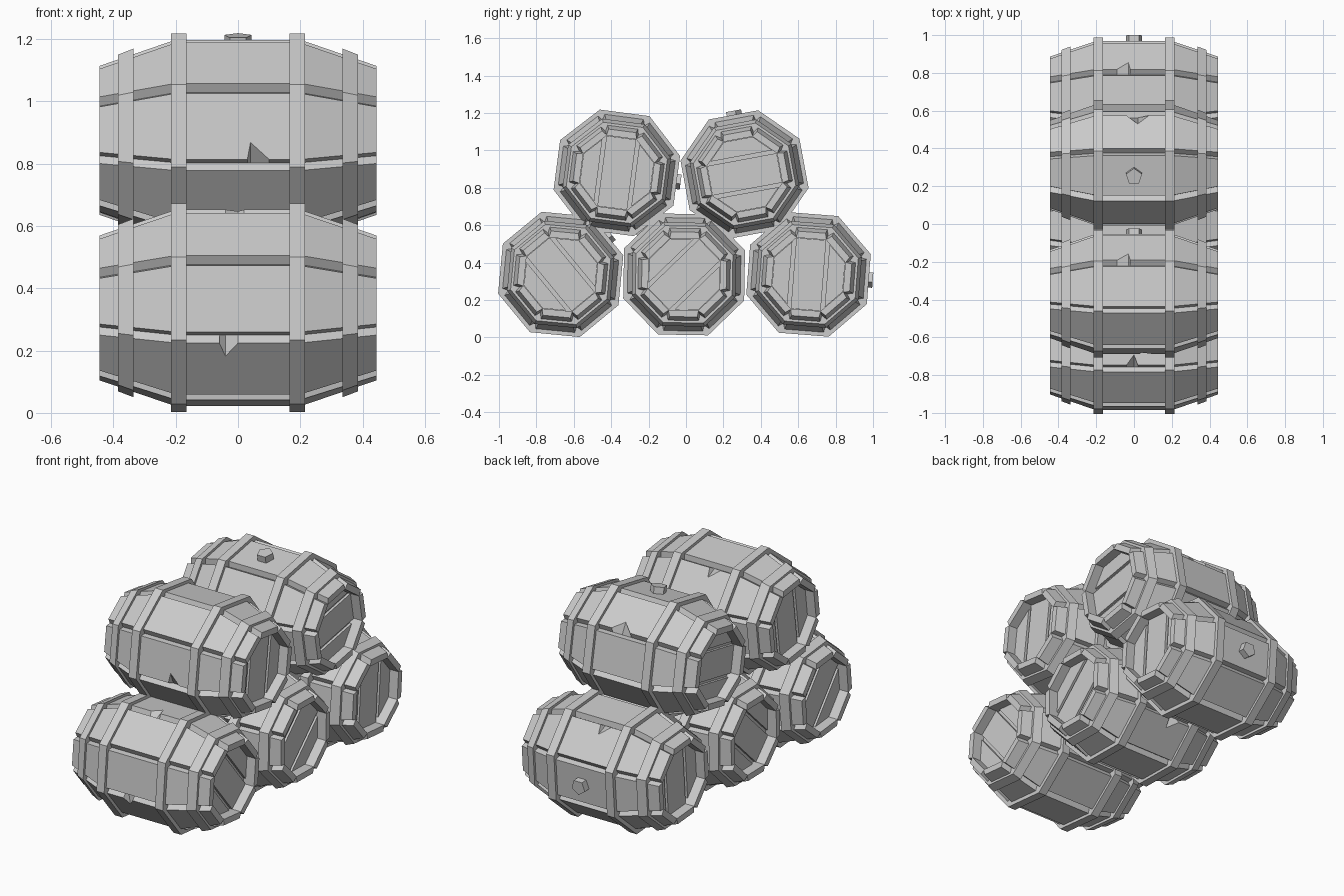
import bpy, bmesh, math
from mathutils import Vector

cube = bpy.data.objects.get("Cube")
if cube:
    bpy.data.objects.remove(cube, do_unlink=True)

grey = bpy.data.materials.new("weathered grey")
grey.use_nodes = True
GREY = (0.6, 0.6, 0.6, 1)
grey.diffuse_color = GREY
grey.node_tree.nodes["Principled BSDF"].inputs["Base Color"].default_value = GREY

SIDES = 8
STEP = math.tau / SIDES
GAP, DEPTH = 0.02, 0.035      # groove between staves
HALF, HEAD = 0.445, 0.39      # barrel half length, head position


def radial(x, r, a):
    return Vector((x, r * math.cos(a), r * math.sin(a)))


def finish(bm, name, centre):
    bmesh.ops.recalc_face_normals(bm, faces=bm.faces)
    mesh = bpy.data.meshes.new(name)
    bm.to_mesh(mesh)
    bm.free()
    mesh.materials.append(grey)
    obj = bpy.data.objects.new(name, mesh)
    obj.location = (0, *centre)
    bpy.context.collection.objects.link(obj)


def loft(bm, rings, closed=False):
    loops = [[bm.verts.new(p) for p in ring] for ring in rings]
    pairs = list(zip(loops, loops[1:]))
    if closed:
        pairs.append((loops[-1], loops[0]))
    else:
        bm.faces.new(loops[0])
        bm.faces.new(loops[-1])
    for a, b in pairs:
        for i in range(len(a)):
            j = (i + 1) % len(a)
            bm.faces.new((a[i], a[j], b[j], b[i]))


def stave_ring(x, r, turn, depth=DEPTH, chips=()):
    """Octagon section with a V groove at each corner; chips widen one lip."""
    ring = []
    for k in range(SIDES):
        a = turn + k * STEP
        corner = radial(x, r, a)
        for side in (-1, 0, 1):
            if side == 0:
                ring.append(radial(x, r - depth, a))
                continue
            width = GAP
            for ck, cside, cx in chips:
                if (ck, cside) == (k, side) and abs(cx - x) < 0.001:
                    width = 0.075
            along = (radial(x, r, a + side * STEP) - corner).normalized()
            ring.append(corner + along * width)
    return ring


def build_staves(name, centre, turn, chips):
    # Outer shell stations, including a chip tip and its two ends
    xs = {-0.2, 0.2}
    for _, _, cx in chips:
        xs |= {cx - 0.06, cx, cx + 0.06}
    rings = [stave_ring(x, 0.332, turn, chips=chips) for x in sorted(xs)]
    for s in (-1, 1):
        end = [stave_ring(s * HALF, 0.245, turn),
               stave_ring(s * HALF, 0.207, turn, 0),
               stave_ring(s * (HEAD - 0.015), 0.207, turn, 0)]
        rings = rings + end if s > 0 else end[::-1] + rings
    bm = bmesh.new()
    loft(bm, rings)
    finish(bm, name + "_staves", centre)


def build_hoops(name, centre, turn):
    # Each hoop is a closed rectangular section swept round the barrel
    for s in (-1, 1):
        for label, inner, outer, r0, r1 in (("middle", 0.165, 0.215, 0.35, 0.35),
                                            ("end", 0.335, 0.385, 0.3, 0.28)):
            section = ((inner, r0), (outer, r1), (outer, r1 - 0.05), (inner, r0 - 0.05))
            bm = bmesh.new()
            loft(bm, [[radial(s * x, r, turn + k * STEP) for k in range(SIDES)]
                      for x, r in section], closed=True)
            finish(bm, f"{name}_{label}_hoop", centre)


def build_heads(name, centre, turn, plank_angle):
    # Three planks cut from an octagon at each end
    across = radial(0, 1, plank_angle + math.pi / 2)
    for s in (-1, 1):
        for low, high in ((-0.3, -0.1), (-0.08, 0.08), (0.1, 0.3)):
            bm = bmesh.new()
            loft(bm, [[radial(s * x, 0.205, turn + k * STEP) for k in range(SIDES)]
                      for x in (HEAD - 0.02, HEAD)])
            for offset, direction in ((low, -1), (high, 1)):
                cut = bmesh.ops.bisect_plane(
                    bm, geom=bm.verts[:] + bm.edges[:] + bm.faces[:],
                    plane_co=across * offset, plane_no=across * direction, clear_outer=True)
                edges = [e for e in cut["geom_cut"] if isinstance(e, bmesh.types.BMEdge)]
                if edges:
                    bmesh.ops.contextual_create(bm, geom=edges)
            finish(bm, name + "_head_plank", centre)


def build_bung(name, centre, angle):
    out = radial(0, 1, angle)
    side = out.cross(Vector((1, 0, 0)))
    bm = bmesh.new()
    loft(bm, [[out * h + 0.045 * (math.sin(t) * Vector((1, 0, 0)) + math.cos(t) * side)
               for t in (math.tau * i / 5 for i in range(5))] for h in (0.29, 0.345)])
    finish(bm, name + "_bung", centre)


# name, centre (y, z), turn, bung side, chips (corner, lip, x)
BARRELS = (
    ("lower_front", (-0.67, 0.337), 17, 0, ((2, -1, 0.0), (4, 1, -0.04))),
    ("lower_middle", (-0.01, 0.337), 21.5, 2, ((4, -1, 0.04), (7, -1, -0.03))),
    ("lower_back", (0.655, 0.337), 18, -1, ((1, -1, -0.03), (4, -1, 0.04))),
    ("upper_front", (-0.37, 0.88), 15, -1, ((1, -1, -0.03), (4, -1, 0.04))),
    ("upper_back", (0.313, 0.872), 33, 1, ((0, 1, 0.02), (5, -1, -0.04))),
)
for name, centre, degrees, bung, chips in BARRELS:
    turn = math.radians(degrees)
    bung_angle = turn + (bung + 0.5) * STEP
    name += "_barrel"
    build_staves(name, centre, turn, chips)
    build_hoops(name, centre, turn)
    build_heads(name, centre, turn, bung_angle + math.pi / 2)
    build_bung(name, centre, bung_angle)
